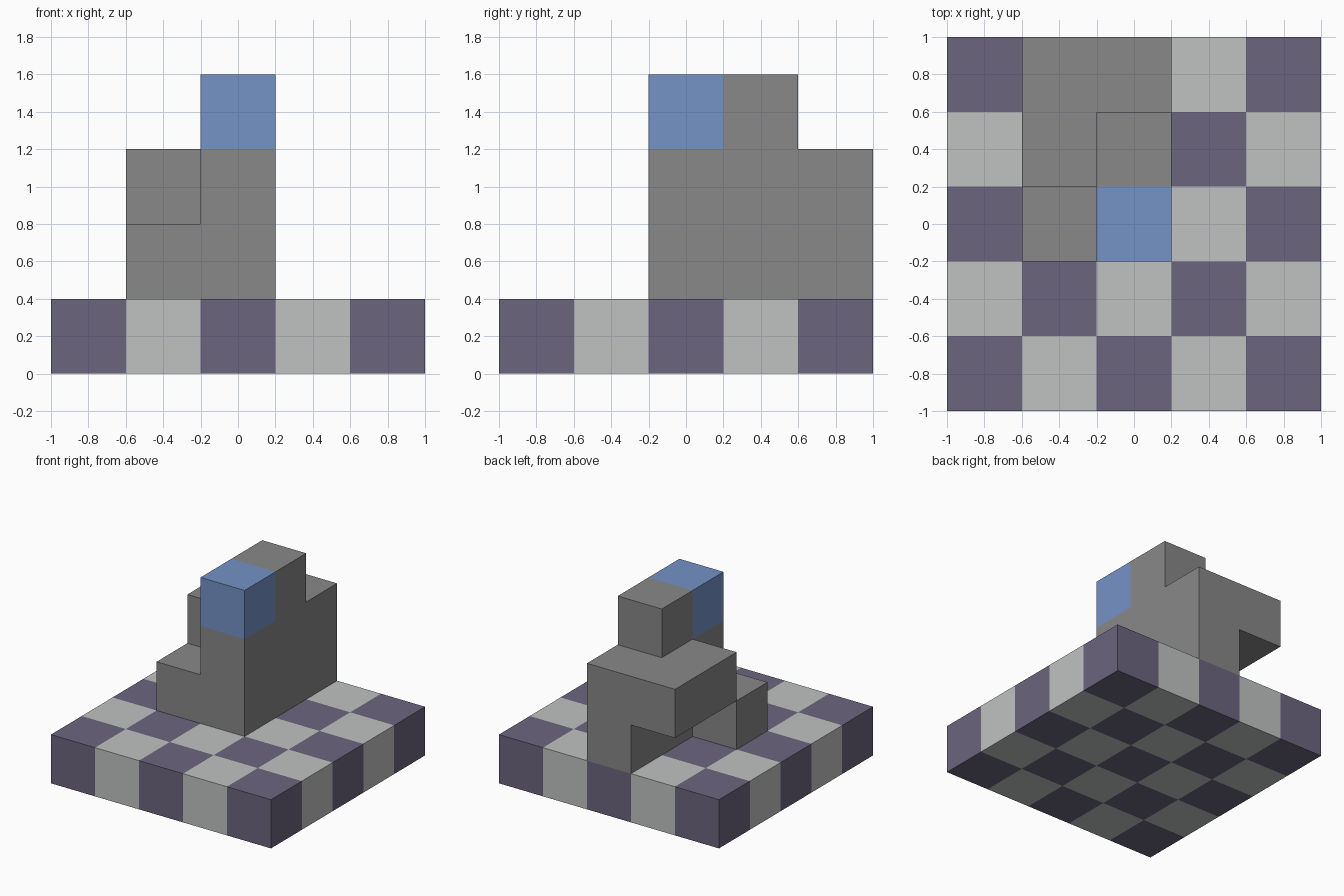
import bpy
import bmesh
from mathutils import Vector

CELL = 0.4

cube = bpy.data.objects.get("Cube")
if cube:
    bpy.data.objects.remove(cube)


def make_material(name, srgb):
    color = [(c / 255 / 12.92) if c < 11 else ((c / 255 + 0.055) / 1.055) ** 2.4 for c in srgb]
    mat = bpy.data.materials.new(name)
    mat.use_nodes = True
    mat.diffuse_color = (*color, 1)
    mat.node_tree.nodes["Principled BSDF"].inputs["Base Color"].default_value = (*color, 1)
    return mat


purple = make_material("muted purple", (108, 101, 126))
light = make_material("light grey", (192, 194, 194))
grey = make_material("mid grey", (136, 136, 136))
blue = make_material("soft blue", (116, 147, 199))


def build_blocks(name, cells, materials, pick=lambda cell: 0):
    """Join unit blocks into one shell, leaving out faces between neighbours."""
    bm = bmesh.new()
    for cell in cells:
        centre = Vector(cell)
        for axis in range(3):
            for sign in (-1, 1):
                normal = Vector((0, 0, 0))
                normal[axis] = sign
                if tuple(int(v) for v in centre + normal) in cells:
                    continue
                u = Vector((0, 0, 0))
                u[(axis + 1) % 3] = 0.5
                v = normal.cross(u)
                mid = centre + normal / 2 + Vector((0, 0, 0.5))
                corners = (mid - u - v, mid + u - v, mid + u + v, mid - u + v)
                face = bm.faces.new([bm.verts.new(p * CELL) for p in corners])
                face.material_index = pick(cell)
    bmesh.ops.remove_doubles(bm, verts=bm.verts, dist=0.001)
    mesh = bpy.data.meshes.new(name)
    bm.to_mesh(mesh)
    bm.free()
    for mat in materials:
        mesh.materials.append(mat)
    obj = bpy.data.objects.new(name, mesh)
    bpy.context.collection.objects.link(obj)
    return obj


# Chequered base slab
base_cells = {(x, y, 0) for x in range(-2, 3) for y in range(-2, 3)}
build_blocks("chequered_base", base_cells, (purple, light), lambda c: (c[0] + c[1]) % 2)

# Stepped tower: main wall, front side step, overhanging rear shelf, top block
wall = {(0, y, z) for y in range(3) for z in (1, 2)}
step = {(-1, 0, 1)}
shelf = {(-1, y, 2) for y in (1, 2)}
top = {(0, 1, 3)}
build_blocks("stepped_tower", wall | step | shelf | top, (grey,))

# Coloured block at the top front
build_blocks("blue_top_block", {(0, 0, 3)}, (blue,))
